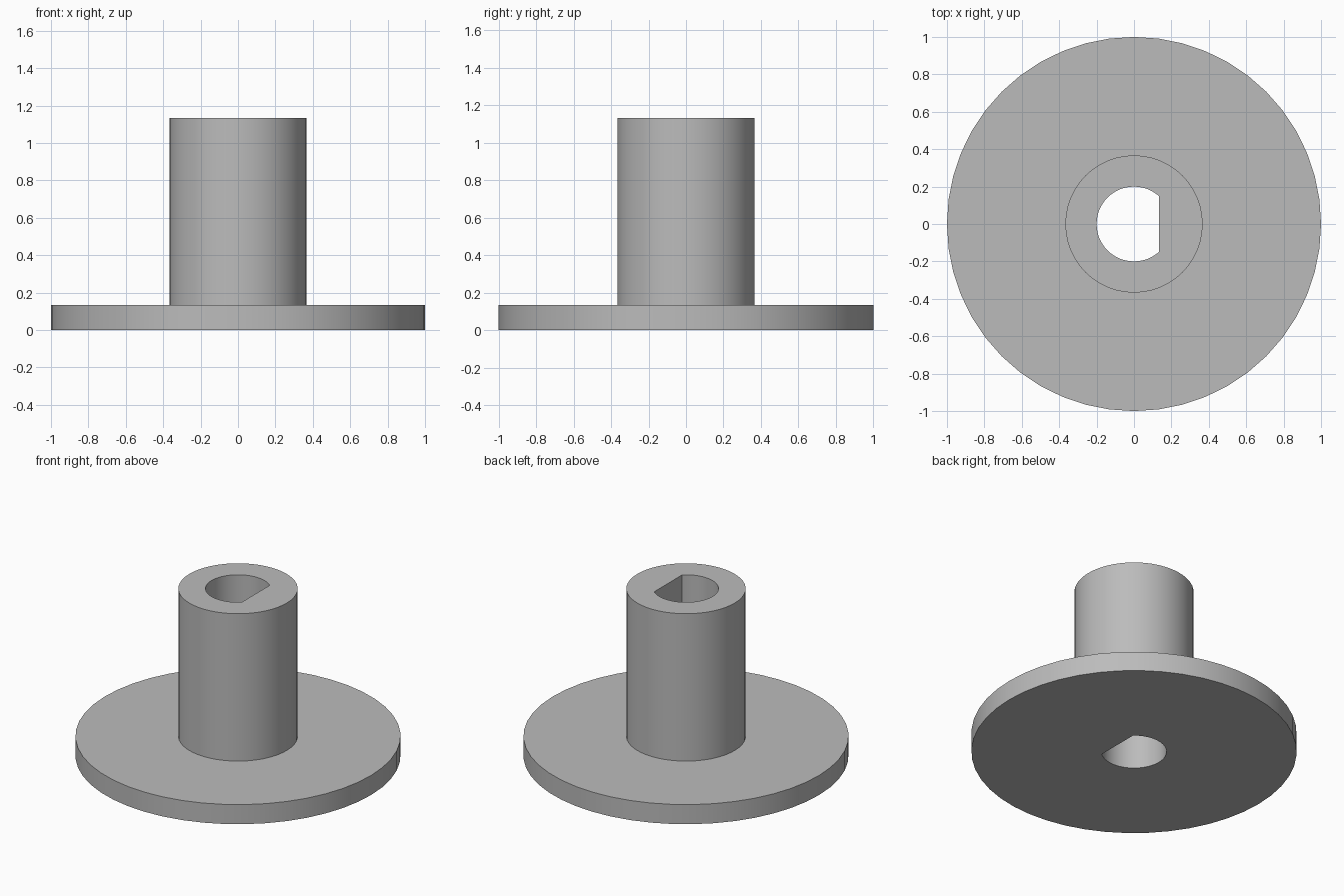
import bpy, bmesh, math

cube = bpy.data.objects.get("Cube")
if cube:
    bpy.data.objects.remove(cube, do_unlink=True)

SIDES = 48
FLANGE_R, FLANGE_TOP = 1.0, 0.133
HUB_R, HUB_TOP = 0.367, 1.133
BORE_R, BORE_FLAT = 0.2, 0.133

grey = bpy.data.materials.new("plain grey")
grey.use_nodes = True
colour = (0.5, 0.5, 0.5, 1)
grey.diffuse_color = colour
grey.node_tree.nodes["Principled BSDF"].inputs["Base Color"].default_value = colour


def circle(r):
    steps = [math.tau * i / SIDES for i in range(SIDES)]
    return [(r * math.cos(a), r * math.sin(a)) for a in steps]


def d_shape(r, flat):
    """Circle with its +x side cut straight, keeping the corners exact."""
    half = math.sqrt(r * r - flat * flat)
    cut = int(math.acos(flat / r) / math.tau * SIDES)
    points = circle(r)
    for i in range(-cut, cut + 1):
        points[i % SIDES] = (flat, half * i / cut)
    return points


# Closed loop of rings: flange, hub and D-shaped bore as one solid
bore = d_shape(BORE_R, BORE_FLAT)
sections = [
    (bore, 0),
    (circle(FLANGE_R), 0),
    (circle(FLANGE_R), FLANGE_TOP),
    (circle(HUB_R), FLANGE_TOP),
    (circle(HUB_R), HUB_TOP),
    (bore, HUB_TOP),
]
bm = bmesh.new()
rings = [[bm.verts.new((x, y, z)) for x, y in pts] for pts, z in sections]
for low, high in zip(rings, rings[1:] + rings[:1]):
    for i in range(SIDES):
        j = (i + 1) % SIDES
        bm.faces.new((low[i], low[j], high[j], high[i]))
bmesh.ops.recalc_face_normals(bm, faces=bm.faces)

mesh = bpy.data.meshes.new("flanged_hub")
bm.to_mesh(mesh)
bm.free()
mesh.materials.append(grey)
hub = bpy.data.objects.new("flanged_hub", mesh)
bpy.context.collection.objects.link(hub)

# Smooth round walls, crisp rims
bpy.ops.object.select_all(action="DESELECT")
hub.select_set(True)
bpy.context.view_layer.objects.active = hub
bpy.ops.object.shade_smooth_by_angle(angle=math.radians(30))
